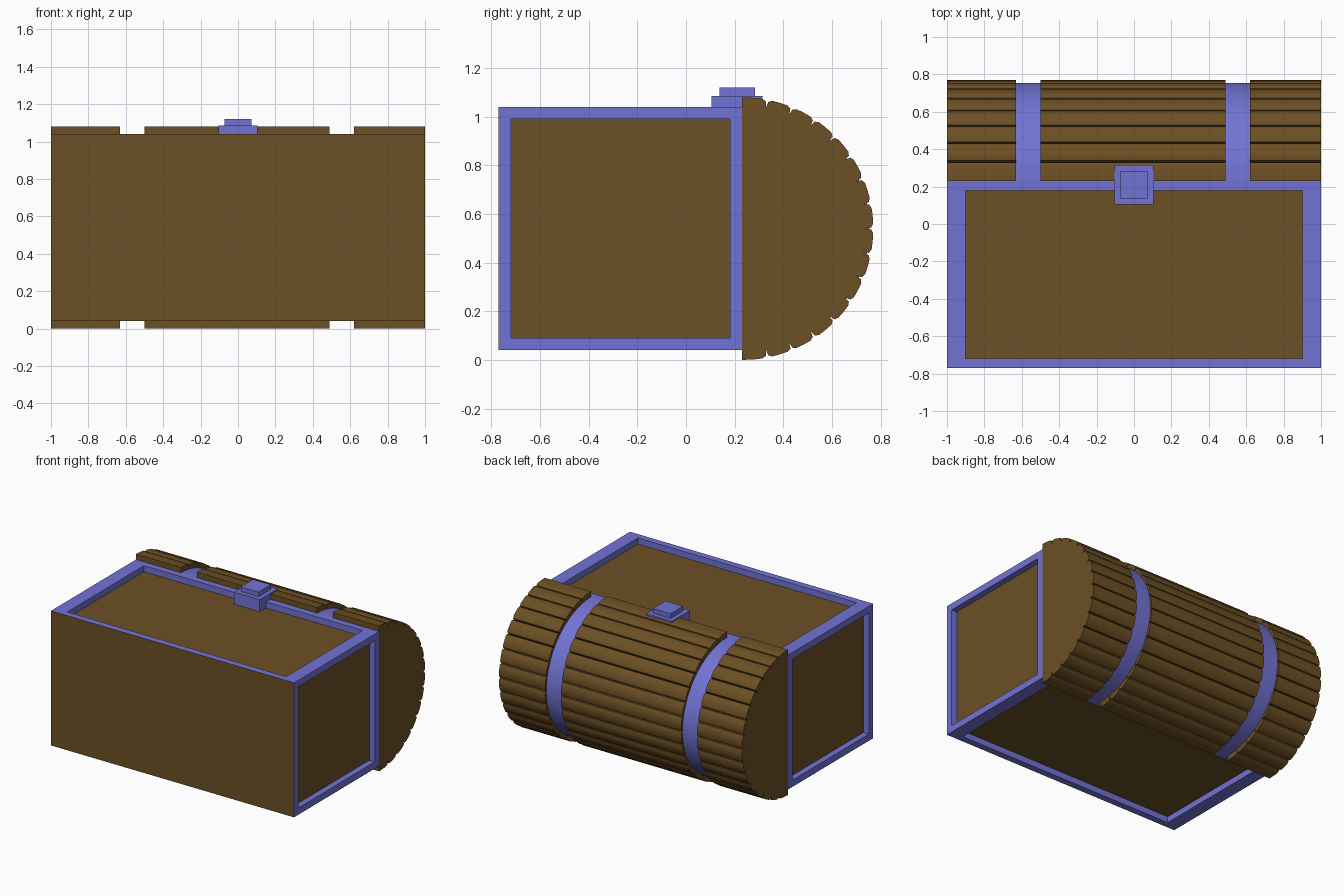
import bpy, bmesh, math

if "Cube" in bpy.data.objects:
    bpy.data.objects.remove(bpy.data.objects["Cube"])

def material(name, rgb):
    m = bpy.data.materials.new(name)
    m.diffuse_color = (*rgb, 1)
    m.use_nodes = True
    m.node_tree.nodes["Principled BSDF"].inputs["Base Color"].default_value = m.diffuse_color
    return m

wood = material("brown wood", (0.15, 0.079, 0.018))
metal = material("blue metal", (0.17, 0.17, 0.66))

def add_object(name, bm, mat):
    bmesh.ops.recalc_face_normals(bm, faces=bm.faces)
    me = bpy.data.meshes.new(name)
    bm.to_mesh(me)
    bm.free()
    me.materials.append(mat)
    ob = bpy.data.objects.new(name, me)
    bpy.context.collection.objects.link(ob)
    return ob

def boxes(name, limits, mat):
    """One object made of boxes given as (x0, x1, y0, y1, z0, z1)."""
    bm = bmesh.new()
    for x0, x1, y0, y1, z0, z1 in limits:
        vs = bmesh.ops.create_cube(bm, size=1)["verts"]
        for v in vs:
            v.co = (x1 if v.co.x > 0 else x0,
                    y1 if v.co.y > 0 else y0,
                    z1 if v.co.z > 0 else z0)
    return add_object(name, bm, mat)

def extrude_x(name, profile, x0, x1, mat, angle):
    """Extrude a closed (y, z) profile along x."""
    bm = bmesh.new()
    face = bm.faces.new([bm.verts.new((x0, y, z)) for y, z in profile])
    new = bmesh.ops.extrude_face_region(bm, geom=[face], use_keep_orig=True)["geom"]
    for g in new:
        if isinstance(g, bmesh.types.BMVert):
            g.co.x = x1
    ob = add_object(name, bm, mat)
    bpy.ops.object.select_all(action='DESELECT')
    ob.select_set(True)
    bpy.context.view_layer.objects.active = ob
    bpy.ops.object.shade_smooth_by_angle(angle=math.radians(angle))
    return ob

Y0, Y1, Z0, Z1 = -0.77, 0.23, 0.04, 1.04      # chest body limits
T, W, D = 0.05, 0.10, 0.045                   # frame widths and recess depth

# wooden body, recessed on four sides, flush at the front
boxes("body_panels", [(-1 + D, 1 - D, Y0 + 0.002, Y1 - 0.01, Z0 + D, Z1 - D)], wood)
boxes("front_panel", [(-1, 1, Y0, Y0 + 0.002, Z0, Z1)], wood)

# metal frame bars along all edges
bars = []
ys = [(Y0 + 0.002, Y0 + T), (Y1 - T, Y1)]
zs = [(Z0, Z0 + T), (Z1 - T, Z1)]
xs = [(-1, -1 + W), (1 - W, 1)]
for y in ys:
    for z in zs:
        bars.append((-1 + W, 1 - W, *y, *z))
for x in xs:
    for y in ys:
        bars.append((*x, *y, Z0 + T, Z1 - T))
    for z in zs:
        bars.append((*x, Y0 + 0.002, Y1, *z))
boxes("metal_frame", bars, metal)

# rounded lid: half disc outline with sixteen planks parted by narrow notches
CY, CZ, R, N = 0.23, 0.54, 0.54, 16
step = math.pi / N

def polar(a, ry, rz):
    return (CY + ry * math.sin(a), CZ + rz * math.cos(a))

gap, bev = math.radians(0.5), math.radians(2.2)
planks = []
for i in range(N):
    a, b = i * step, (i + 1) * step
    if i:
        planks.append(polar(a, 0.508, 0.508))
        planks.append(polar(a + gap, R - 0.008, R - 0.008))
        planks.append(polar(a + bev, R, R))
    else:
        planks.append(polar(a, R, R))
    planks.append(polar((a + b) / 2, R, R))
    if i < N - 1:
        planks.append(polar(b - bev, R, R))
        planks.append(polar(b - gap, R - 0.008, R - 0.008))
    else:
        planks.append(polar(b, R, R))

for name, x0, x1 in (("lid_planks_left", -1, -0.63),
                     ("lid_planks_middle", -0.50, 0.49),
                     ("lid_planks_right", 0.62, 1)):
    extrude_x(name, planks, x0, x1, wood, 45)

# metal bands sunk between the planks
band = [polar(math.pi * i / 32, 0.525, 0.50) for i in range(33)]
for name, x0, x1 in (("band_left", -0.63, -0.50), ("band_right", 0.49, 0.62)):
    extrude_x(name, band, x0, x1, metal, 30)

# lock on the rim
boxes("lock", [(-0.105, 0.105, 0.105, 0.315, 0.975, 1.085),
               (-0.073, 0.073, 0.137, 0.283, 1.08, 1.12)], metal)
